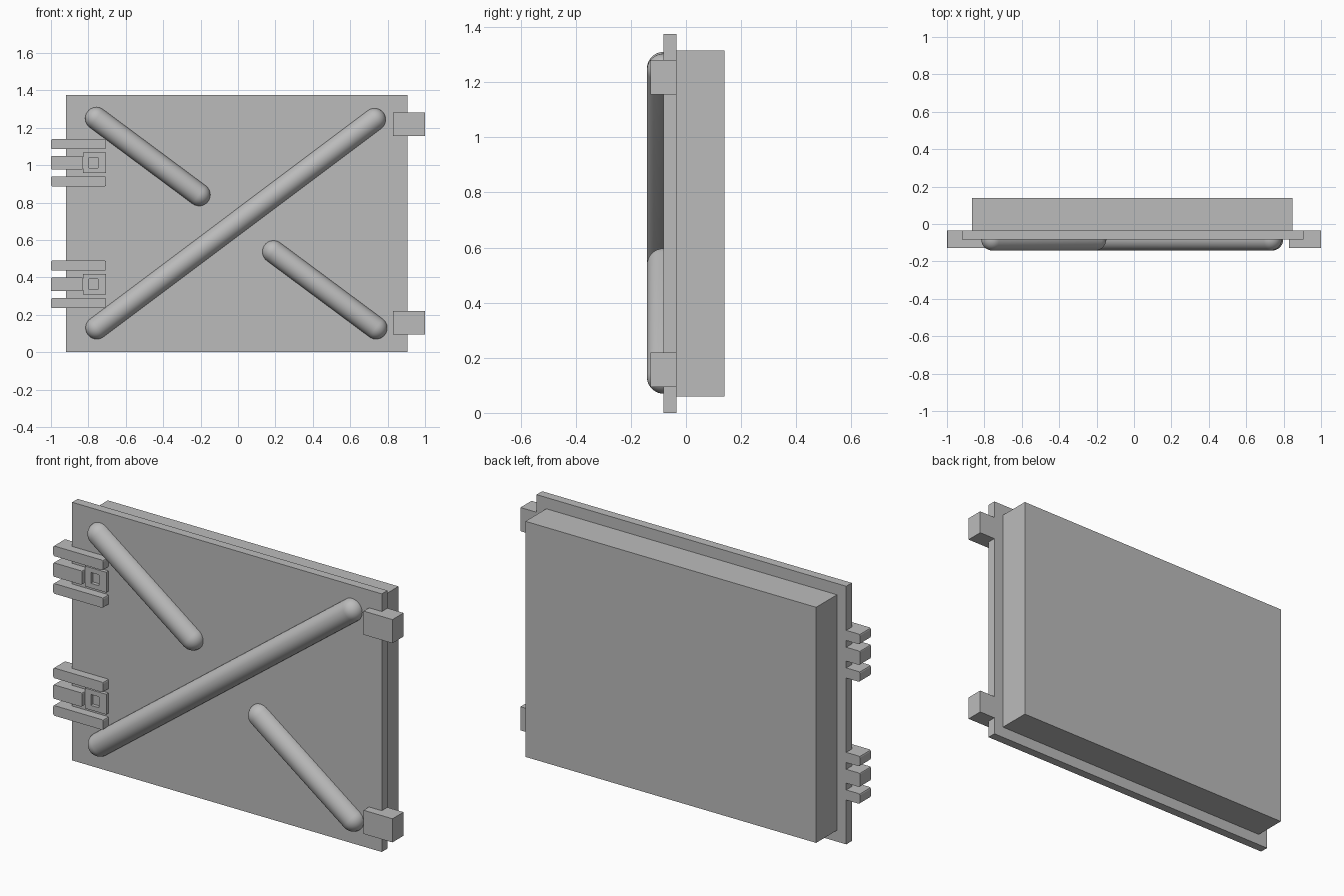
import bpy, bmesh, math
from mathutils import Vector, Matrix

cube = bpy.data.objects.get("Cube")
if cube:
    bpy.data.objects.remove(cube, do_unlink=True)

grey = bpy.data.materials.new("plain grey")
grey.use_nodes = True
grey.diffuse_color = (0.5, 0.5, 0.5, 1)
grey.node_tree.nodes["Principled BSDF"].inputs["Base Color"].default_value = (0.5, 0.5, 0.5, 1)

# Shared depths along y
FRONT, PLATE_FRONT, PLATE_BACK, BACK = -0.128, -0.082, -0.035, 0.14


def add_object(name, bm):
    bmesh.ops.recalc_face_normals(bm, faces=bm.faces)
    mesh = bpy.data.meshes.new(name)
    bm.to_mesh(mesh)
    bm.free()
    mesh.materials.append(grey)
    obj = bpy.data.objects.new(name, mesh)
    bpy.context.collection.objects.link(obj)
    return obj


def box(name, x, y, z, round_corners=0):
    bm = bmesh.new()
    bmesh.ops.create_cube(bm, size=1)
    for v in bm.verts:
        v.co = [(a + b) / 2 + c * (b - a) for (a, b), c in zip((x, y, z), v.co)]
    if round_corners:
        # Soften only the edges that run front to back
        edges = [e for e in bm.edges
                 if abs(e.verts[0].co.y - e.verts[1].co.y) > 0.01]
        bmesh.ops.bevel(bm, geom=edges, offset=round_corners, segments=2,
                        profile=0.5, affect='EDGES')
    return add_object(name, bm)


def rod(name, start, end, radius=0.06, steps=8):
    a = Vector((start[0], PLATE_FRONT, start[1]))
    b = Vector((end[0], PLATE_FRONT, end[1]))
    length = (b - a).length
    # Half outline of a round-ended bar, spun about its axis
    angles = [math.pi / 2 * i / steps for i in range(steps + 1)]
    outline = [(radius * math.sin(t), -radius * math.cos(t)) for t in angles]
    outline += [(r, length - h) for r, h in reversed(outline)]
    bm = bmesh.new()
    verts = [bm.verts.new((r, 0, h)) for r, h in outline]
    edges = [bm.edges.new(pair) for pair in zip(verts, verts[1:])]
    bmesh.ops.spin(bm, geom=verts + edges, cent=(0, 0, 0), axis=(0, 0, 1),
                   angle=math.tau, steps=32)
    bmesh.ops.remove_doubles(bm, verts=bm.verts, dist=0.0001)
    turn = (b - a).to_track_quat('Z', 'Y').to_matrix().to_4x4()
    bm.transform(Matrix.Translation(a) @ turn)
    obj = add_object(name, bm)
    for face in obj.data.polygons:
        face.use_smooth = True


def catch_frame(name, x, z, hole_x, hole_z, front):
    # Square frame: front face inset to the hole, then pushed back to the plate
    bm = bmesh.new()
    bmesh.ops.create_cube(bm, size=1)
    for v in bm.verts:
        v.co = [(p + q) / 2 + c * (q - p)
                for (p, q), c in zip((x, (front, PLATE_BACK), z), v.co)]
    face = min(bm.faces, key=lambda f: f.calc_center_median().y)
    bmesh.ops.inset_individual(bm, faces=[face], thickness=0.02)
    mid = face.calc_center_median()
    for v in face.verts:
        v.co.x = hole_x[0] if v.co.x < mid.x else hole_x[1]
        v.co.z = hole_z[0] if v.co.z < mid.z else hole_z[1]
    pushed = bmesh.ops.extrude_discrete_faces(bm, faces=[face])["faces"][0]
    for v in pushed.verts:
        v.co.y = PLATE_FRONT - 0.001
    add_object(name, bm)


# Door slab
box("front_plate", (-0.92, 0.905), (PLATE_FRONT, PLATE_BACK), (0, 1.375))
box("back_block", (-0.865, 0.848), (PLATE_BACK, BACK), (0.06, 1.315))

# Diagonal brace with two short ribs
rod("long_brace", (-0.755, 0.13), (0.73, 1.244))
rod("upper_rib", (-0.757, 1.25), (-0.208, 0.842))
rod("lower_rib", (0.19, 0.537), (0.738, 0.13))

# Hinge blocks and latches
for level, hinge_z, latch_z in (("lower", 0.157, 0.363), ("upper", 1.218, 1.013)):
    box(level + "_hinge_block", (0.83, 1.0), (FRONT, PLATE_BACK),
        (hinge_z - 0.063, hinge_z + 0.063))
    for side, offset in (("bottom", -0.1), ("top", 0.1)):
        c = latch_z + offset
        box(f"{level}_latch_{side}_bar", (-1.0, -0.705), (FRONT, PLATE_BACK),
            (c - 0.027, c + 0.027), 0.008)
    box(level + "_latch_middle_bar", (-1.0, -0.83), (FRONT, PLATE_BACK),
        (latch_z - 0.037, latch_z + 0.037), 0.006)
    catch_frame(level + "_latch_frame", (-0.83, -0.705),
                (latch_z - 0.054, latch_z + 0.054), (-0.796, -0.748),
                (latch_z - 0.029, latch_z + 0.029), -0.102)
